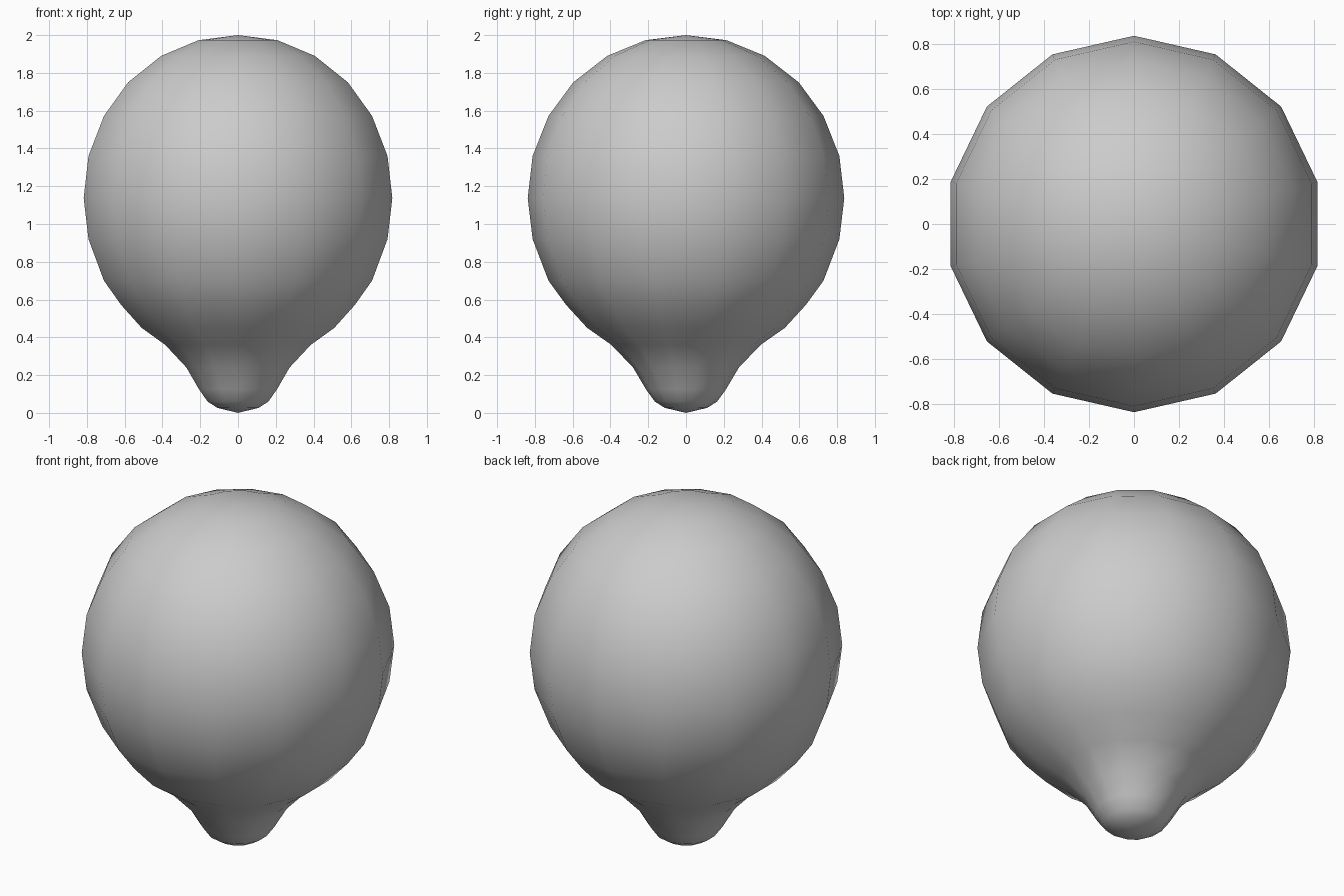
import bpy, bmesh
from math import sin, cos, pi

if "Cube" in bpy.data.objects:
    bpy.data.objects.remove(bpy.data.objects["Cube"])

SIDES = 14
# Profile (radius, height) from just above the bottom tip to just below the crown
PROFILE = [(0.113, 0.027), (0.165, 0.06), (0.212, 0.125), (0.28, 0.24),
           (0.395, 0.36), (0.523, 0.45), (0.635, 0.572), (0.728, 0.70),
           (0.812, 0.92), (0.838, 1.137), (0.812, 1.36), (0.728, 1.572),
           (0.597, 1.75), (0.417, 1.89), (0.215, 1.973)]

bm = bmesh.new()

# Rings of the balloon body
rings = []
for r, z in PROFILE:
    rings.append([bm.verts.new((r * cos(pi / 2 + 2 * pi * i / SIDES),
                                r * sin(pi / 2 + 2 * pi * i / SIDES), z))
                  for i in range(SIDES)])
for low, high in zip(rings, rings[1:]):
    for i in range(SIDES):
        j = (i + 1) % SIDES
        bm.faces.new((low[i], low[j], high[j], high[i]))

# Bottom tip and crown fans
tip = bm.verts.new((0, 0, 0))
crown = bm.verts.new((0, 0, 2))
for i in range(SIDES):
    j = (i + 1) % SIDES
    bm.faces.new((tip, rings[0][j], rings[0][i]))
    bm.faces.new((crown, rings[-1][i], rings[-1][j]))

for f in bm.faces:
    f.smooth = True
bmesh.ops.recalc_face_normals(bm, faces=bm.faces)

mesh = bpy.data.meshes.new("balloon_body")
bm.to_mesh(mesh)
bm.free()
bpy.context.collection.objects.link(bpy.data.objects.new("balloon_body", mesh))
